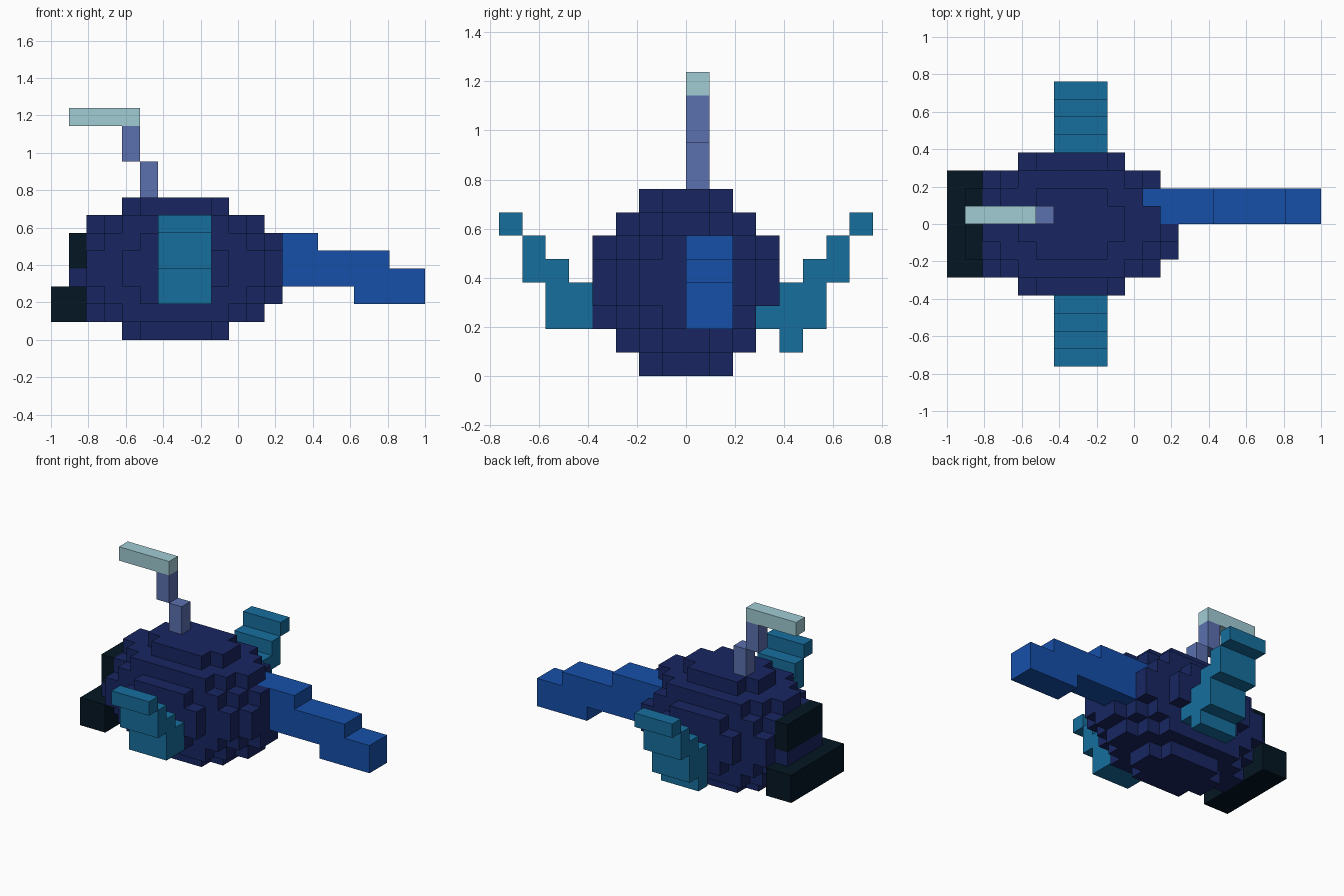
import bpy
import bmesh
from mathutils import Vector

if "Cube" in bpy.data.objects:
    bpy.data.objects.remove(bpy.data.objects["Cube"], do_unlink=True)

UNIT = 2 / 21                       # edge of one block
ORIGIN = Vector((-1, -8 * UNIT, 0))  # corner of block (0, 0, 0)


def material(name, rgb):
    """Flat material from 0-255 display values, stored as linear."""
    color = [((c / 255 + 0.055) / 1.055) ** 2.4 for c in rgb] + [1]
    mat = bpy.data.materials.new(name)
    mat.use_nodes = True
    mat.diffuse_color = color
    bsdf = mat.node_tree.nodes["Principled BSDF"]
    bsdf.inputs["Base Color"].default_value = color
    bsdf.inputs["Roughness"].default_value = 0.9
    return mat


def box(xs, ys, zs):
    """Blocks in a box, each range given as (first, last)."""
    return {(x, y, z)
            for x in range(xs[0], xs[1] + 1)
            for y in range(ys[0], ys[1] + 1)
            for z in range(zs[0], zs[1] + 1)}


def ellipsoid(center, radii):
    """Blocks whose centres lie inside an ellipsoid."""
    lo = [c - r for c, r in zip(center, radii)]
    hi = [c + r - 1 for c, r in zip(center, radii)]
    return {cell for cell in box(*zip(lo, hi))
            if sum(((p + 0.5 - c) / r) ** 2
                   for p, c, r in zip(cell, center, radii)) <= 1}


parts = {}

# Rounded body
parts["body"] = ellipsoid((7, 8, 4), (6, 4, 4))

# Wide lower lip and upper lip, with the body showing between them
parts["lower_lip"] = box((0, 1), (5, 10), (1, 2))
parts["upper_lip"] = box((1, 1), (6, 9), (4, 5))

# Tail stepping down toward the tip
parts["tail"] = (box((11, 14), (8, 9), (3, 5)) | box((15, 16), (8, 9), (3, 4))
                 | box((17, 18), (8, 9), (2, 4)) | box((19, 20), (8, 9), (2, 3)))

# Side fins curling upward; the back one has a deeper root
fin_steps = [(0, 6, 6), (1, 4, 5), (2, 2, 4), (3, 2, 3)]
for name, mirrored in (("front_fin", False), ("back_fin", True)):
    parts[name] = set()
    for row, low, high in fin_steps:
        y = 15 - row if mirrored else row
        parts[name] |= box((6, 8), (y, y), (low, high))
parts["back_fin"] |= box((6, 8), (12, 12), (1, 1)) | box((6, 8), (11, 11), (2, 2))

# Bent stalk with a bar on its end
parts["stalk"] = box((5, 5), (8, 8), (8, 9)) | box((4, 4), (8, 8), (10, 11))
parts["stalk_bar"] = box((1, 4), (8, 8), (12, 12))

# Later parts replace the body blocks they overlap
owner = {cell: name for name, cells in parts.items() for cell in cells}


def build(name, mat):
    """Mesh the exposed block sides of one part."""
    bm = bmesh.new()
    for cell, part in owner.items():
        if part != name:
            continue
        center = ORIGIN + (Vector(cell) + Vector((0.5, 0.5, 0.5))) * UNIT
        for axis in range(3):
            for sign in (-1, 1):
                near = list(cell)
                near[axis] += sign
                if tuple(near) in owner:
                    continue
                n, u, v = Vector(), Vector(), Vector()
                n[axis] = sign * UNIT / 2
                u[(axis + 1) % 3] = sign * UNIT / 2
                v[(axis + 2) % 3] = UNIT / 2
                bm.faces.new([bm.verts.new(center + n + d)
                              for d in (-u - v, u - v, u + v, v - u)])
    bmesh.ops.remove_doubles(bm, verts=bm.verts, dist=UNIT / 100)
    mesh = bpy.data.meshes.new(name)
    bm.to_mesh(mesh)
    bm.free()
    mesh.materials.append(mat)
    bpy.context.scene.collection.objects.link(bpy.data.objects.new(name, mesh))


navy = material("navy", (24, 38, 97))
black = material("dark_teal_black", (2, 22, 34))
blue = material("blue", (22, 80, 170))
teal = material("teal", (22, 110, 158))
purple = material("slate_purple", (91, 112, 175))
pale = material("pale_teal", (161, 204, 212))

colors = {"body": navy, "lower_lip": black, "upper_lip": black, "tail": blue,
          "front_fin": teal, "back_fin": teal, "stalk": purple, "stalk_bar": pale}
for part_name, part_mat in colors.items():
    build(part_name, part_mat)
